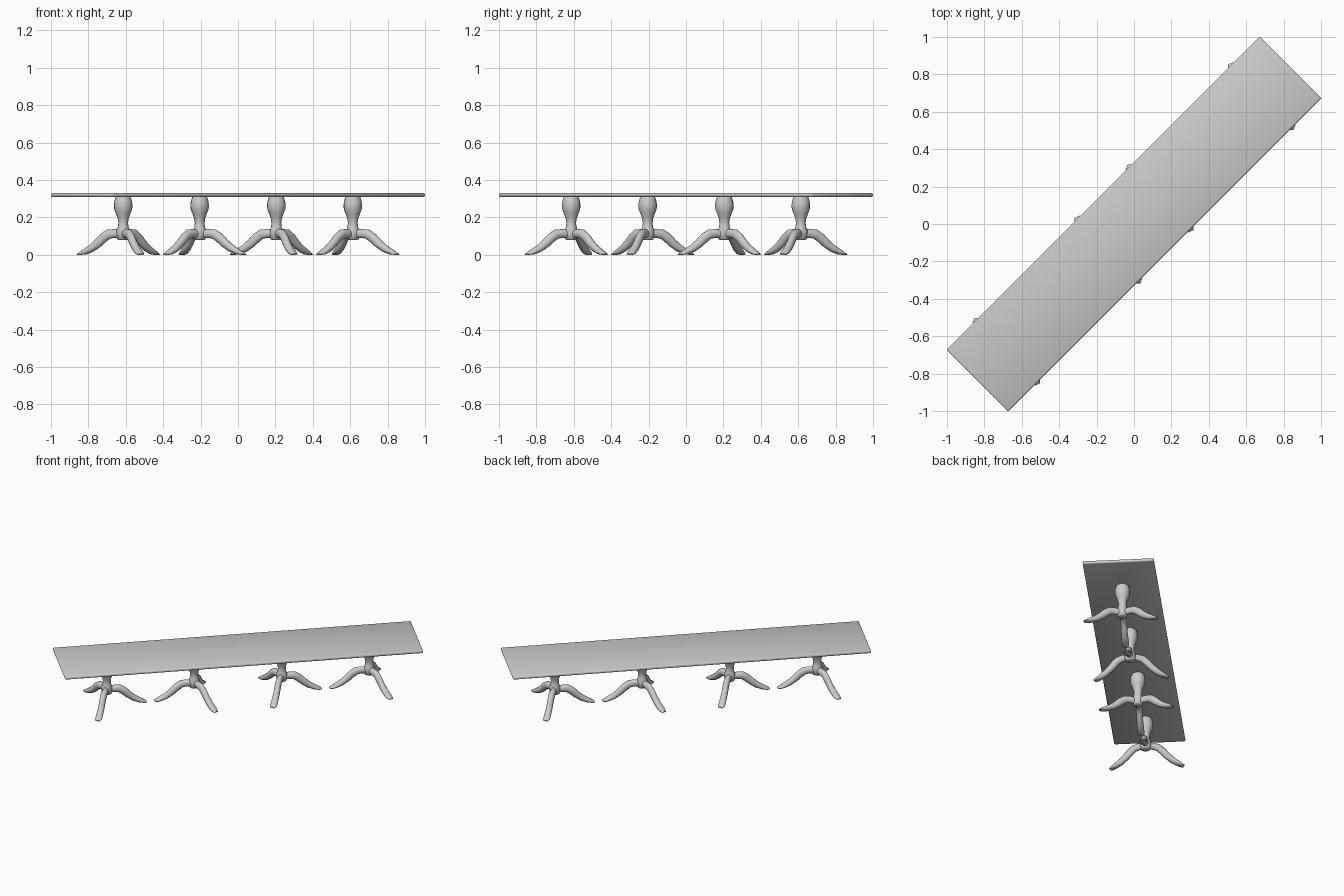
import bpy, bmesh, math
from mathutils import Matrix, Vector

cube = bpy.data.objects.get("Cube")
if cube:
    bpy.data.objects.remove(cube, do_unlink=True)

grey = bpy.data.materials.new("light grey")
grey.use_nodes = True
colour = (0.6, 0.6, 0.6, 1)
grey.diffuse_color = colour
grey.node_tree.nodes["Principled BSDF"].inputs["Base Color"].default_value = colour

TURN = Matrix.Rotation(math.radians(45), 4, 'Z')  # table runs along the diagonal
SIDES = 14


def add_object(name, bm, matrix, angle):
    bmesh.ops.recalc_face_normals(bm, faces=bm.faces[:])
    mesh = bpy.data.meshes.new(name)
    bm.to_mesh(mesh)
    bm.free()
    mesh.materials.append(grey)
    obj = bpy.data.objects.new(name, mesh)
    bpy.context.collection.objects.link(obj)
    obj.matrix_world = matrix
    bpy.ops.object.select_all(action='DESELECT')
    obj.select_set(True)
    bpy.context.view_layer.objects.active = obj
    bpy.ops.object.shade_smooth_by_angle(angle=math.radians(angle))
    return obj


def loft(bm, sections):
    """Skin elliptical sections, each a (centre, half axis, half axis)."""
    rings = []
    for centre, a, b in sections:
        ring = []
        for i in range(SIDES):
            t = math.tau * i / SIDES
            p = centre + a * math.cos(t) + b * math.sin(t)
            p.z = max(p.z, 0)  # feet sit flat on the floor
            ring.append(bm.verts.new(p))
        rings.append(ring)
    for low, high in zip(rings, rings[1:]):
        for i in range(SIDES):
            j = (i + 1) % SIDES
            bm.faces.new((low[i], low[j], high[j], high[i]))
    bm.faces.new(rings[0])
    bm.faces.new(rings[-1])


# Tabletop: thin slab with softened rim
bm = bmesh.new()
bmesh.ops.create_cube(bm, size=1, matrix=Matrix.Diagonal((2.37, 0.466, 0.022, 1)))
bmesh.ops.bevel(bm, geom=bm.edges[:], offset=0.008, segments=2, profile=0.5,
                affect='EDGES')
add_object("tabletop", bm, TURN @ Matrix.Translation((0, 0, 0.32)), 60)

# Column profile: radius, height
COLUMN = [(0.022, 0.078), (0.032, 0.084), (0.036, 0.11), (0.036, 0.13),
          (0.029, 0.147), (0.026, 0.17), (0.03, 0.195), (0.039, 0.22),
          (0.048, 0.243), (0.05, 0.265), (0.047, 0.288), (0.038, 0.314)]
# Leg path: reach, height, half width, half thickness
LEG = [(0.0, 0.11, 0.02, 0.024), (0.05, 0.114, 0.02, 0.024),
       (0.085, 0.11, 0.021, 0.026), (0.115, 0.09, 0.021, 0.026),
       (0.145, 0.062, 0.021, 0.024), (0.18, 0.036, 0.022, 0.021),
       (0.215, 0.018, 0.023, 0.017), (0.245, 0.006, 0.022, 0.011),
       (0.263, 0.002, 0.015, 0.004)]


def pedestal(number, along, facing):
    place = TURN @ Matrix.Translation((along, 0, 0)) @ Matrix.Rotation(facing, 4, 'Z')
    # Turned column
    bm = bmesh.new()
    loft(bm, [(Vector((0, 0, z)), Vector((r, 0, 0)), Vector((0, r, 0)))
              for r, z in COLUMN])
    add_object(f"column_{number}", bm, place, 50)
    # Three arched legs
    for k, degrees in enumerate((0, 113, -113)):
        bm = bmesh.new()
        sections = []
        for i, (r, z, w, h) in enumerate(LEG):
            before, after = LEG[max(i - 1, 0)], LEG[min(i + 1, len(LEG) - 1)]
            tangent = Vector((after[0] - before[0], 0, after[1] - before[1])).normalized()
            normal = Vector((-tangent.z, 0, tangent.x))
            sections.append((Vector((r, 0, z)), Vector((0, w, 0)), normal * h))
        loft(bm, sections)
        turn = Matrix.Rotation(math.radians(degrees), 4, 'Z')
        add_object(f"leg_{number}_{k + 1}", bm, place @ turn, 50)


# Four pedestals, facing alternate ways
for n, along in enumerate((-0.868, -0.29, 0.29, 0.868)):
    pedestal(n + 1, along, math.pi * (n % 2))
